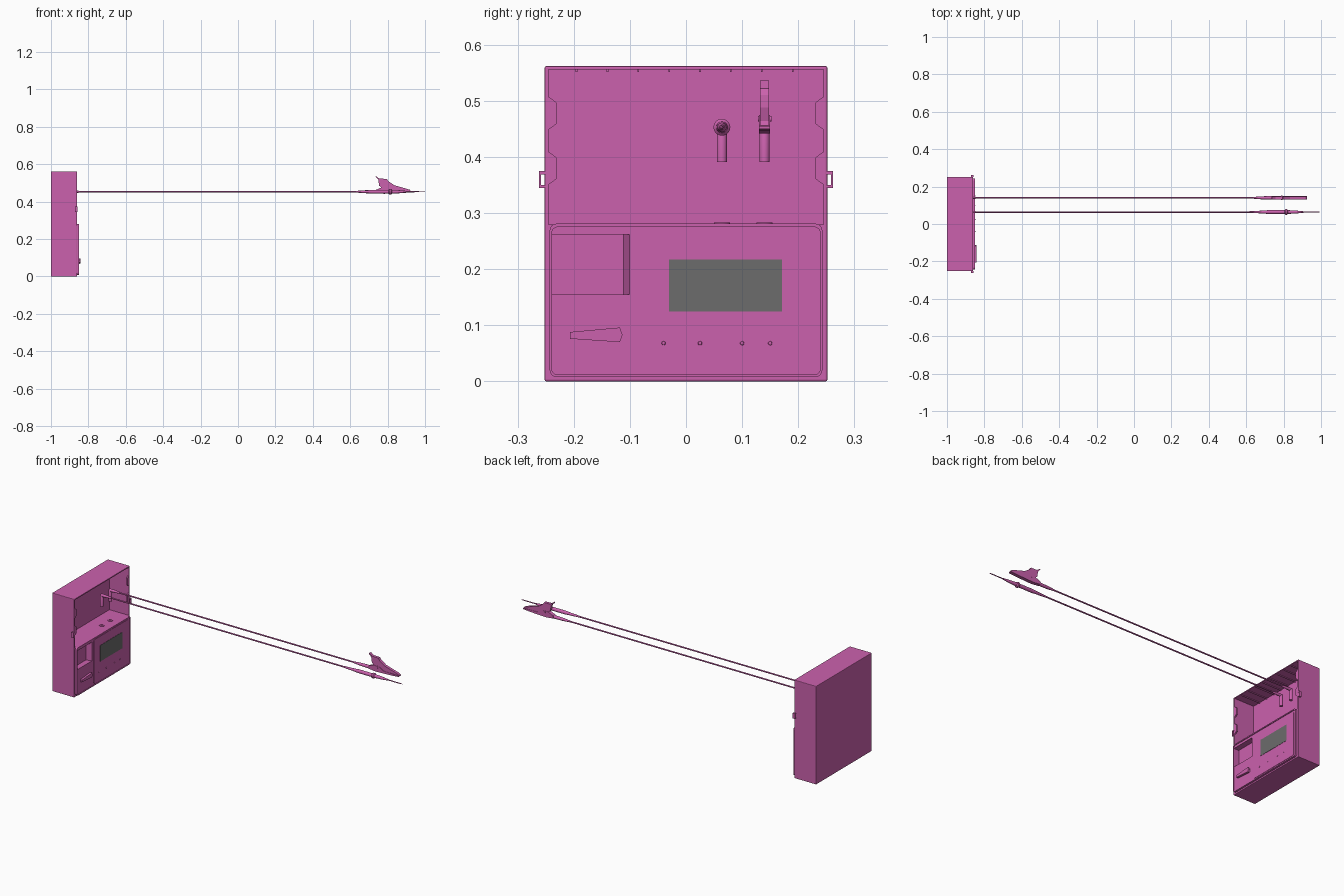
import bpy
import bmesh
from math import pi, sin, cos, radians
from mathutils import Vector, Matrix

if "Cube" in bpy.data.objects:
    bpy.data.objects.remove(bpy.data.objects["Cube"], do_unlink=True)


def material(name, rgb):
    m = bpy.data.materials.new(name)
    m.use_nodes = True
    m.diffuse_color = (*rgb, 1)
    m.node_tree.nodes["Principled BSDF"].inputs["Base Color"].default_value = (*rgb, 1)
    return m


PINK = material("pink plastic", (0.60, 0.12, 0.42))
GREY = material("grey display", (0.15, 0.15, 0.15))


def finish(bm, name, mat=PINK, smooth=False):
    bmesh.ops.recalc_face_normals(bm, faces=bm.faces)
    mesh = bpy.data.meshes.new(name)
    bm.to_mesh(mesh)
    bm.free()
    mesh.materials.append(mat)
    ob = bpy.data.objects.new(name, mesh)
    bpy.context.collection.objects.link(ob)
    if smooth:
        bpy.ops.object.select_all(action="DESELECT")
        ob.select_set(True)
        bpy.context.view_layer.objects.active = ob
        bpy.ops.object.shade_smooth_by_angle(angle=radians(35))
    return ob


def box(name, x, y, z, mat=PINK, bevel=0):
    """Box from three (low, high) ranges."""
    bm = bmesh.new()
    size = Vector([r[1] - r[0] for r in (x, y, z)])
    mid = Vector([(r[0] + r[1]) / 2 for r in (x, y, z)])
    bmesh.ops.create_cube(bm, size=1, matrix=Matrix.Translation(mid) @ Matrix.Diagonal((*size, 1)))
    if bevel:
        bmesh.ops.bevel(bm, geom=bm.edges[:], offset=bevel, segments=2, affect="EDGES", profile=0.5)
    return finish(bm, name, mat)


def prism(name, points, direction, mat=PINK):
    """Extrude a closed outline of 3D points."""
    bm = bmesh.new()
    face = bm.faces.new([bm.verts.new(p) for p in points])
    ext = bmesh.ops.extrude_face_region(bm, geom=[face])
    bmesh.ops.translate(bm, vec=direction, verts=[v for v in ext["geom"] if isinstance(v, bmesh.types.BMVert)])
    return finish(bm, name, mat)


def rounded_plate(name, x, y, z, r, mat=PINK):
    """Plate facing +x with rounded corners."""
    pts = []
    corners = [(y[1] - r, z[1] - r), (y[0] + r, z[1] - r), (y[0] + r, z[0] + r), (y[1] - r, z[0] + r)]
    for i, (cy, cz) in enumerate(corners):
        for k in range(5):
            a = (i + k / 4) * pi / 2
            pts.append((x[0], cy + r * cos(a), cz + r * sin(a)))
    return prism(name, pts, (x[1] - x[0], 0, 0), mat)


def lathe(name, profile, origin, axis="X", steps=20):
    """Turn (distance, radius) pairs about an axis."""
    bm = bmesh.new()
    verts = [bm.verts.new((r, 0, d)) for d, r in profile]
    edges = [bm.edges.new(p) for p in zip(verts, verts[1:])]
    bmesh.ops.spin(bm, geom=verts + edges, cent=(0, 0, 0), axis=(0, 0, 1), angle=2 * pi, steps=steps)
    bmesh.ops.remove_doubles(bm, verts=bm.verts, dist=0.00005)
    turn = {"X": Matrix.Rotation(pi / 2, 4, "Y"), "Y": Matrix.Rotation(-pi / 2, 4, "X"), "Z": Matrix()}[axis]
    bmesh.ops.transform(bm, matrix=Matrix.Translation(origin) @ turn, verts=bm.verts)
    return finish(bm, name, smooth=True)


def cut(target, cutter):
    """Subtract the cutter and remove it."""
    mod = target.modifiers.new("cut", "BOOLEAN")
    mod.operation, mod.solver, mod.object = "DIFFERENCE", "EXACT", cutter
    graph = bpy.context.evaluated_depsgraph_get()
    mesh = bpy.data.meshes.new_from_object(target.evaluated_get(graph))
    target.modifiers.clear()
    target.data = mesh
    bpy.data.objects.remove(cutter, do_unlink=True)


# Case with an open storage bay in the upper half
case = box("case", (-1, -0.86), (-0.252, 0.252), (0, 0.562), bevel=0.003)
cut(case, box("bay_cutter", (-0.985, -0.8), (-0.245, 0.245), (0.28, 0.556)))

# Ribs under the bay ceiling
for i in range(8):
    y = -0.195 + i * 0.055
    box(f"ceiling_rib_{i + 1}", (-0.986, -0.866), (y - 0.0015, y + 0.0015), (0.551, 0.558))

# Side catches inside the bay and latch loops outside
for side, label in ((1, "left"), (-1, "right")):
    for i, z in enumerate((0.38, 0.478)):
        outline = [(0.246, -0.030), (0.237, -0.024), (0.230, -0.018), (0.230, 0.018), (0.237, 0.024), (0.246, 0.030)]
        prism(f"{label}_bay_catch_{i + 1}", [(-0.868, side * y, z + dz) for y, dz in outline], (0.007, 0, 0))
    ys = sorted((side * 0.250, side * 0.262))
    for part, z in (("lower", (0.345, 0.350)), ("upper", (0.369, 0.375))):
        box(f"{label}_latch_{part}", (-0.872, -0.858), ys, z)
    box(f"{label}_latch_bar", (-0.872, -0.858), sorted((side * 0.258, side * 0.262)), (0.345, 0.375))

# Control panel with a pocket
panel = rounded_plate("control_panel", (-0.865, -0.853), (-0.243, 0.243), (0.008, 0.281), 0.012)
for ob, depth in ((panel, -0.866), (case, -0.885)):
    cut(ob, box("pocket_cutter", (depth, -0.8), (-0.240, -0.101), (0.155, 0.262)))
prism("pocket_slope", [(-0.885, -0.111, 0.155), (-0.885, -0.101, 0.155), (-0.853, -0.101, 0.155)], (0, 0, 0.107))
rim = rounded_plate("panel_rim", (-0.855, -0.849), (-0.243, 0.243), (0.008, 0.281), 0.012)
cut(rim, rounded_plate("rim_cutter", (-0.87, -0.8), (-0.239, 0.239), (0.012, 0.275), 0.010))
rounded_plate("control_face", (-0.854, -0.851), (-0.087, 0.226), (0.018, 0.269), 0.010)
box("display", (-0.852, -0.8495), (-0.03, 0.171), (0.125, 0.217), GREY)
for i, y in enumerate((-0.04, 0.025, 0.1, 0.15)):
    lathe(f"button_{i + 1}", [(0, 0.004), (0.003, 0.003), (0.004, 0)], (-0.852, y, 0.068), steps=12)

# Tapered grip on the panel
grip = [(-0.207, 0.076), (-0.207, 0.088), (-0.118, 0.096), (-0.113, 0.083), (-0.118, 0.070)]
prism("panel_grip", [(-0.854, y, z) for y, z in grip], (0.013, 0, 0))

# Sockets, plugs and cables
LEADS = (("probe", 0.064, 0.62), ("clip", 0.140, 0.64))
for label, y, end in LEADS:
    lathe(f"{label}_socket", [(0, 0.014), (0.004, 0.014), (0.004, 0.007), (0, 0.007)], (-0.906, y, 0.279), "Z")
    lathe(f"{label}_plug", [(0, 0), (0, 0.009), (0.062, 0.009), (0.068, 0.006), (0.068, 0)],
          (-0.906, y, 0.391), "Z")
    lathe(f"{label}_plug_relief", [(0, 0), (0, 0.008), (0.02, 0.008), (0.06, 0.005), (0.06, 0)],
          (-0.908, y, 0.453))
    lathe(f"{label}_cable", [(0, 0), (0, 0.004), (end + 0.9, 0.004), (end + 0.9, 0)],
          (-0.9, y, 0.453), steps=12)

# Pointed test probe
lathe("probe_handle", [(0, 0), (0, 0.004), (0.08, 0.008), (0.10, 0.010), (0.19, 0.010), (0.195, 0.015),
                       (0.203, 0.015), (0.208, 0.010), (0.25, 0.008), (0.29, 0.004), (0.29, 0)],
      (0.615, 0.064, 0.453))
lathe("probe_needle", [(0, 0.003), (0.085, 0.0025), (0.1, 0)], (0.9, 0.064, 0.453), steps=12)

# Spring clip
lathe("clip_sleeve", [(0, 0), (0, 0.004), (0.05, 0.008), (0.115, 0.0095), (0.115, 0)], (0.63, 0.140, 0.453))
upper = [(0.735, 0.532), (0.738, 0.536), (0.756, 0.523), (0.795, 0.522), (0.803, 0.510), (0.835, 0.488),
         (0.918, 0.464), (0.925, 0.456), (0.790, 0.458), (0.755, 0.485), (0.750, 0.517)]
lower = [(0.735, 0.447), (0.735, 0.462), (0.765, 0.475), (0.800, 0.475), (0.830, 0.458), (0.925, 0.455),
         (0.925, 0.450), (0.880, 0.446), (0.780, 0.442)]
for label, outline, half in (("upper", upper, 0.008), ("lower", lower, 0.010)):
    prism(f"clip_{label}_jaw", [(x, 0.140 - half, z) for x, z in outline], (0, 2 * half, 0))
lathe("clip_pivot", [(0, 0), (0, 0.005), (0.024, 0.005), (0.024, 0)], (0.79, 0.128, 0.468), "Y", 12)
